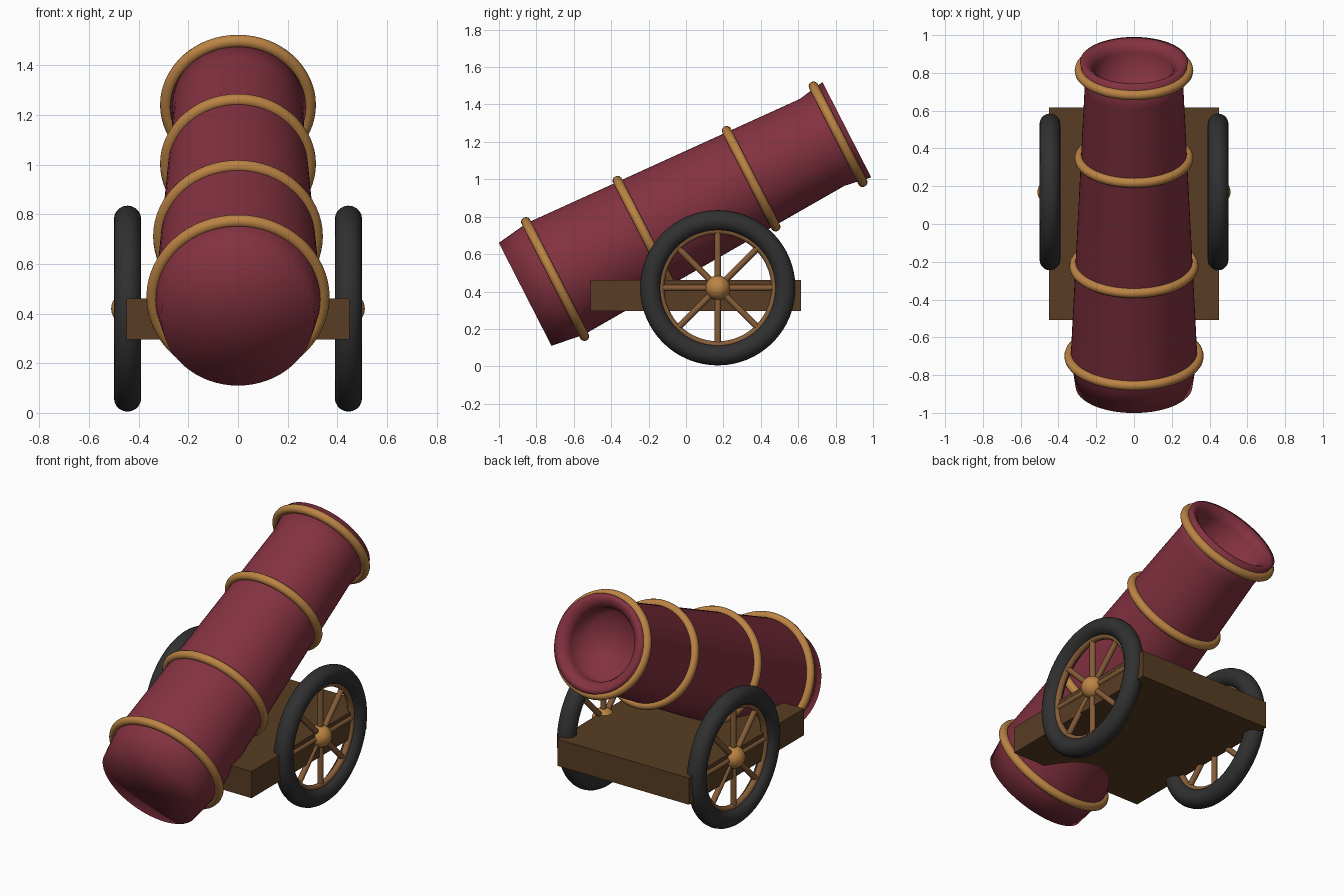
import bpy
import bmesh
from math import atan2, cos, sin, pi, radians
from mathutils import Matrix, Vector

cube = bpy.data.objects.get("Cube")
if cube:
    bpy.data.objects.remove(cube, do_unlink=True)


def material(name, rgb):
    m = bpy.data.materials.new(name)
    m.use_nodes = True
    m.diffuse_color = (*rgb, 1)
    m.node_tree.nodes["Principled BSDF"].inputs["Base Color"].default_value = (*rgb, 1)
    return m


RED = material("deep red", (0.23, 0.032, 0.052))
GOLD = material("brass", (0.50, 0.23, 0.058))
WOOD = material("dark wood", (0.098, 0.047, 0.017))
SPOKE_WOOD = material("light wood", (0.24, 0.11, 0.04))
RUBBER = material("black tyre", (0.03, 0.03, 0.03))


def add_object(name, bm, mat, matrix=Matrix(), smooth=True):
    """Turn a bmesh into a named, coloured object."""
    bmesh.ops.recalc_face_normals(bm, faces=bm.faces)
    for f in bm.faces:
        f.smooth = smooth
    mesh = bpy.data.meshes.new(name)
    bm.to_mesh(mesh)
    bm.free()
    mesh.materials.append(mat)
    ob = bpy.data.objects.new(name, mesh)
    ob.matrix_world = matrix
    bpy.context.collection.objects.link(ob)
    return ob


def lathe(name, profile, mat, matrix, closed=False, steps=64):
    """Spin (radius, height) points around local z."""
    bm = bmesh.new()
    vs = [bm.verts.new((r, 0, h)) for r, h in profile]
    pairs = list(zip(vs, vs[1:] + vs[:1])) if closed else list(zip(vs, vs[1:]))
    edges = [bm.edges.new(p) for p in pairs]
    bmesh.ops.spin(bm, geom=vs + edges, cent=(0, 0, 0), axis=(0, 0, 1),
                   angle=2 * pi, steps=steps)
    bmesh.ops.remove_doubles(bm, verts=bm.verts, dist=1e-4)
    return add_object(name, bm, mat, matrix)


def torus(name, major, minor, mat, matrix, sides=14):
    circle = [(major + minor * cos(2 * pi * i / sides), minor * sin(2 * pi * i / sides))
              for i in range(sides)]
    return lathe(name, circle, mat, matrix, closed=True)


# Barrel: breech, tapering body, flared muzzle and recessed bore
axis = Vector((0, 1.72, 0.88))
tilt = atan2(axis.z, axis.y) - pi / 2
barrel_frame = Matrix.Translation((0, -0.86, 0.385)) @ Matrix.Rotation(tilt, 4, "X")
barrel_profile = [
    (0, 0), (0.309, 0), (0.335, 0.18), (0.261, 1.784), (0.286, 1.932),
    (0.255, 1.932), (0.225, 1.91), (0.21, 1.88), (0.21, 1.72), (0, 1.72),
]
lathe("barrel", barrel_profile, RED, barrel_frame)

# Brass bands around the barrel
for i, (t, r) in enumerate([(0.18, 0.343), (0.716, 0.316), (1.357, 0.288), (1.879, 0.288)]):
    torus(f"barrel_band_{i + 1}", r, 0.026, GOLD,
          barrel_frame @ Matrix.Translation((0, 0, t)))

# Carriage bed
bm = bmesh.new()
bmesh.ops.create_cube(bm, size=1)
bmesh.ops.scale(bm, verts=bm.verts, vec=(0.9, 1.125, 0.165))
add_object("carriage_bed", bm, WOOD, Matrix.Translation((0, 0.053, 0.378)), smooth=False)

# Wheels: tyre, wooden rim, spokes and hub
for side, sign in (("left", 1), ("right", -1)):
    frame = Matrix.Translation((sign * 0.445, 0.17, 0.42)) @ Matrix.Rotation(pi / 2, 4, "Y")
    torus(f"{side}_tyre", 0.36, 0.055, RUBBER, frame, sides=20)
    torus(f"{side}_wheel_rim", 0.305, 0.019, SPOKE_WOOD, frame)

    bm = bmesh.new()
    for k in range(8):
        turn = Matrix.Rotation(radians(45) * k, 4, "Z") @ Matrix.Rotation(pi / 2, 4, "Y")
        bmesh.ops.create_cone(bm, segments=12, radius1=0.017, radius2=0.017, depth=0.3,
                              matrix=turn @ Matrix.Translation((0, 0, 0.155)))
    add_object(f"{side}_spokes", bm, SPOKE_WOOD, frame)

    bm = bmesh.new()
    bmesh.ops.create_uvsphere(bm, u_segments=24, v_segments=14, radius=0.066)
    add_object(f"{side}_hub", bm, GOLD, frame)
